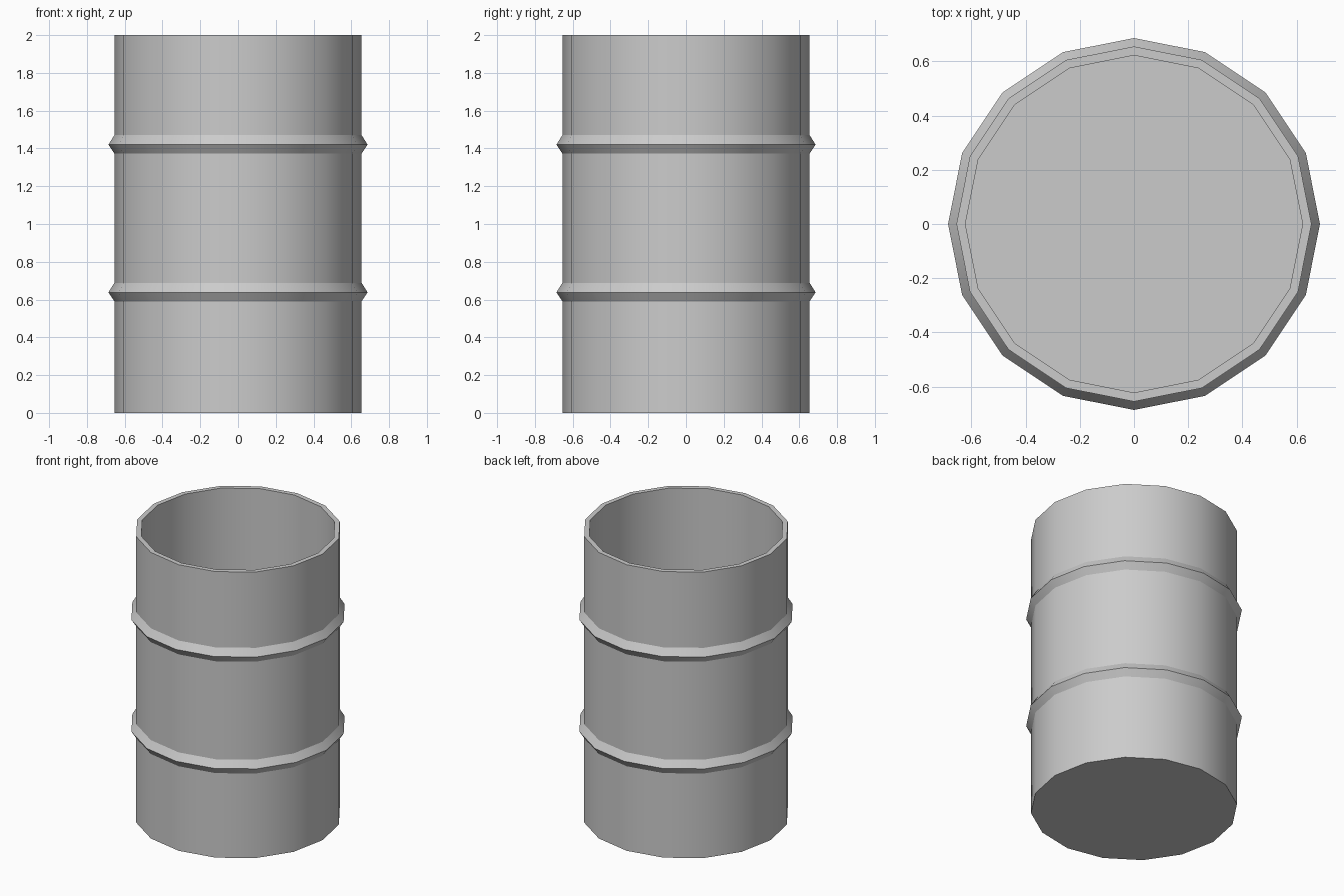
import bpy
import bmesh
import math

cube = bpy.data.objects.get("Cube")
if cube:
    bpy.data.objects.remove(cube, do_unlink=True)

SIDES = 16
R_OUT, R_IN, R_RIB = 0.655, 0.622, 0.686
HEIGHT, FLOOR = 2.0, 0.033

grey = bpy.data.materials.new("grey metal")
grey.use_nodes = True
colour = (0.6, 0.6, 0.6, 1.0)
grey.diffuse_color = colour
grey.node_tree.nodes["Principled BSDF"].inputs["Base Color"].default_value = colour


def rib(z):
    """Profile points of one pointed hoop pressed into the wall."""
    return [(R_OUT, z - 0.047), (R_RIB, z), (R_OUT, z + 0.05)]


# Half section: outer wall with two hoops, rim, inner wall down to the floor
profile = ([(R_OUT, 0.0)] + rib(0.638) + rib(1.42)
           + [(R_OUT, HEIGHT), (R_IN, HEIGHT), (R_IN, FLOOR)])

# Sweep the section around z
bm = bmesh.new()
rings = []
for r, z in profile:
    ring = []
    for i in range(SIDES):
        a = 2 * math.pi * i / SIDES
        ring.append(bm.verts.new((r * math.cos(a), r * math.sin(a), z)))
    rings.append(ring)
for low, high in zip(rings, rings[1:]):
    for i in range(SIDES):
        j = (i + 1) % SIDES
        bm.faces.new((low[i], low[j], high[j], high[i]))

# Underside and inner floor
bm.faces.new(rings[0][::-1])
bm.faces.new(rings[-1])
bmesh.ops.recalc_face_normals(bm, faces=bm.faces)

mesh = bpy.data.meshes.new("barrel")
bm.to_mesh(mesh)
bm.free()
mesh.materials.append(grey)
barrel = bpy.data.objects.new("barrel", mesh)
bpy.context.collection.objects.link(barrel)

# Smooth around the wall, crisp at the hoops and rim
bpy.ops.object.select_all(action="DESELECT")
barrel.select_set(True)
bpy.context.view_layer.objects.active = barrel
bpy.ops.object.shade_smooth_by_angle(angle=math.radians(30))
